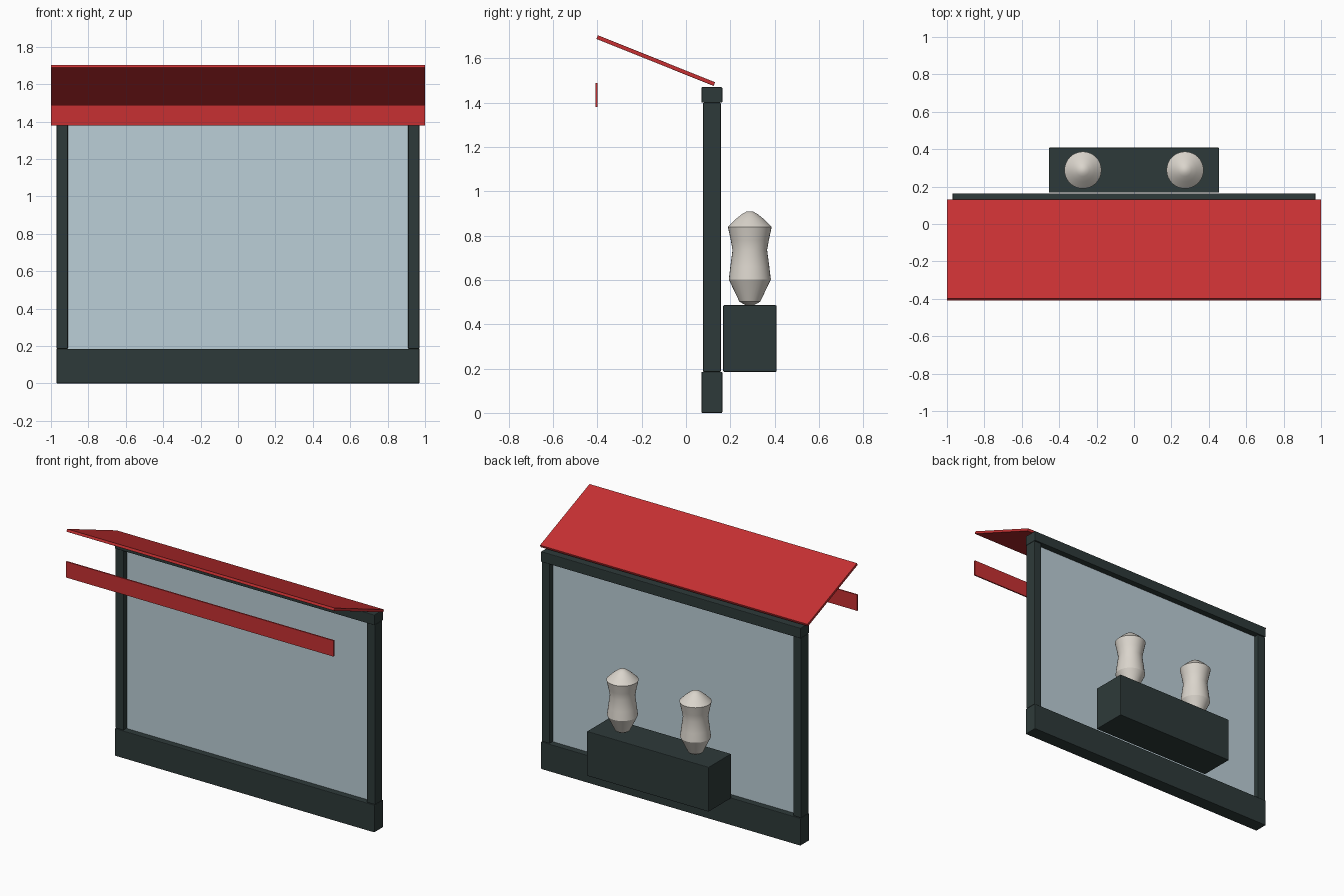
import bpy, bmesh, math
from mathutils import Matrix, Vector

old = bpy.data.objects.get("Cube")
if old:
    bpy.data.objects.remove(old, do_unlink=True)


def material(name, rgb):
    m = bpy.data.materials.new(name)
    m.use_nodes = True
    m.diffuse_color = (*rgb, 1)
    m.node_tree.nodes["Principled BSDF"].inputs["Base Color"].default_value = (*rgb, 1)
    return m


DARK = material("dark green grey paint", (0.027, 0.042, 0.041))
RED = material("awning red", (0.57, 0.03, 0.032))
GLASS = material("pale blue glass", (0.50, 0.62, 0.68))
CREAM = material("warm cream", (0.70, 0.66, 0.60))


def finish(name, bm, mat):
    mesh = bpy.data.meshes.new(name)
    bmesh.ops.recalc_face_normals(bm, faces=bm.faces[:])
    bm.to_mesh(mesh)
    bm.free()
    mesh.materials.append(mat)
    obj = bpy.data.objects.new(name, mesh)
    bpy.context.collection.objects.link(obj)
    return obj


def box(name, x, y, z, mat, bevel=0.0):
    """Box from its (low, high) extents on each axis."""
    lo, hi = (Vector(c) for c in zip(x, y, z))
    bm = bmesh.new()
    bmesh.ops.create_cube(bm, size=1)
    bmesh.ops.scale(bm, vec=hi - lo, verts=bm.verts)
    obj = finish(name, bm, mat)
    obj.location = (lo + hi) / 2
    if bevel:
        mod = obj.modifiers.new("Soft edges", "BEVEL")
        mod.width = bevel
        mod.segments = 2
    return obj


# Window frame and pane
W, SILL, HEAD, TOP = 0.97, 0.185, 1.40, 1.47
box("sill_base", (-W, W), (0.07, 0.164), (0, SILL), DARK, 0.004)
box("head_beam", (-W, W), (0.07, 0.164), (HEAD, TOP), DARK, 0.004)
for side, s in (("left", 1), ("right", -1)):
    box(f"{side}_post", sorted((s * 0.91, s * W)), (0.077, 0.157), (SILL, HEAD), DARK, 0.004)
box("glass_pane", (-0.915, 0.915), (0.112, 0.122), (SILL - 0.005, HEAD + 0.005), GLASS)

# Sloping awning and its hanging valance
front, back = Vector((0, -0.401, 1.696)), Vector((0, 0.128, 1.484))
run = back - front
awning = box("awning", (-1, 1), (-run.length / 2, run.length / 2), (-0.009, 0.009), RED, 0.002)
awning.location = (front + back) / 2
awning.rotation_euler.x = math.atan2(run.z, run.y)
box("awning_valance", (-1, 1), (-0.409, -0.400), (1.38, 1.488), RED)

# Display plinth behind the window
box("display_plinth", (-0.455, 0.455), (0.168, 0.408), (SILL, 0.486), DARK, 0.004)

# Turned torso forms: radius and height up the profile
PROFILE = [(0, 0.486), (0.022, 0.488), (0.047, 0.502), (0.095, 0.602),
           (0.088, 0.66), (0.078, 0.735), (0.086, 0.78), (0.099, 0.84),
           (0.062, 0.876), (0.034, 0.898), (0.016, 0.908), (0, 0.910)]
for side, s in (("left", 1), ("right", -1)):
    bm = bmesh.new()
    verts = [bm.verts.new((r, 0, z)) for r, z in PROFILE]
    edges = [bm.edges.new(pair) for pair in zip(verts, verts[1:])]
    bmesh.ops.spin(bm, geom=verts + edges, cent=(0, 0, 0), axis=(0, 0, 1),
                   angle=math.tau, steps=32)
    bmesh.ops.remove_doubles(bm, verts=bm.verts[:], dist=0.0005)
    torso = finish(f"{side}_torso_form", bm, CREAM)
    torso.location = (s * 0.273, 0.288, 0)
    bpy.ops.object.select_all(action="DESELECT")
    torso.select_set(True)
    bpy.context.view_layer.objects.active = torso
    bpy.ops.object.shade_smooth_by_angle(angle=math.radians(32))
